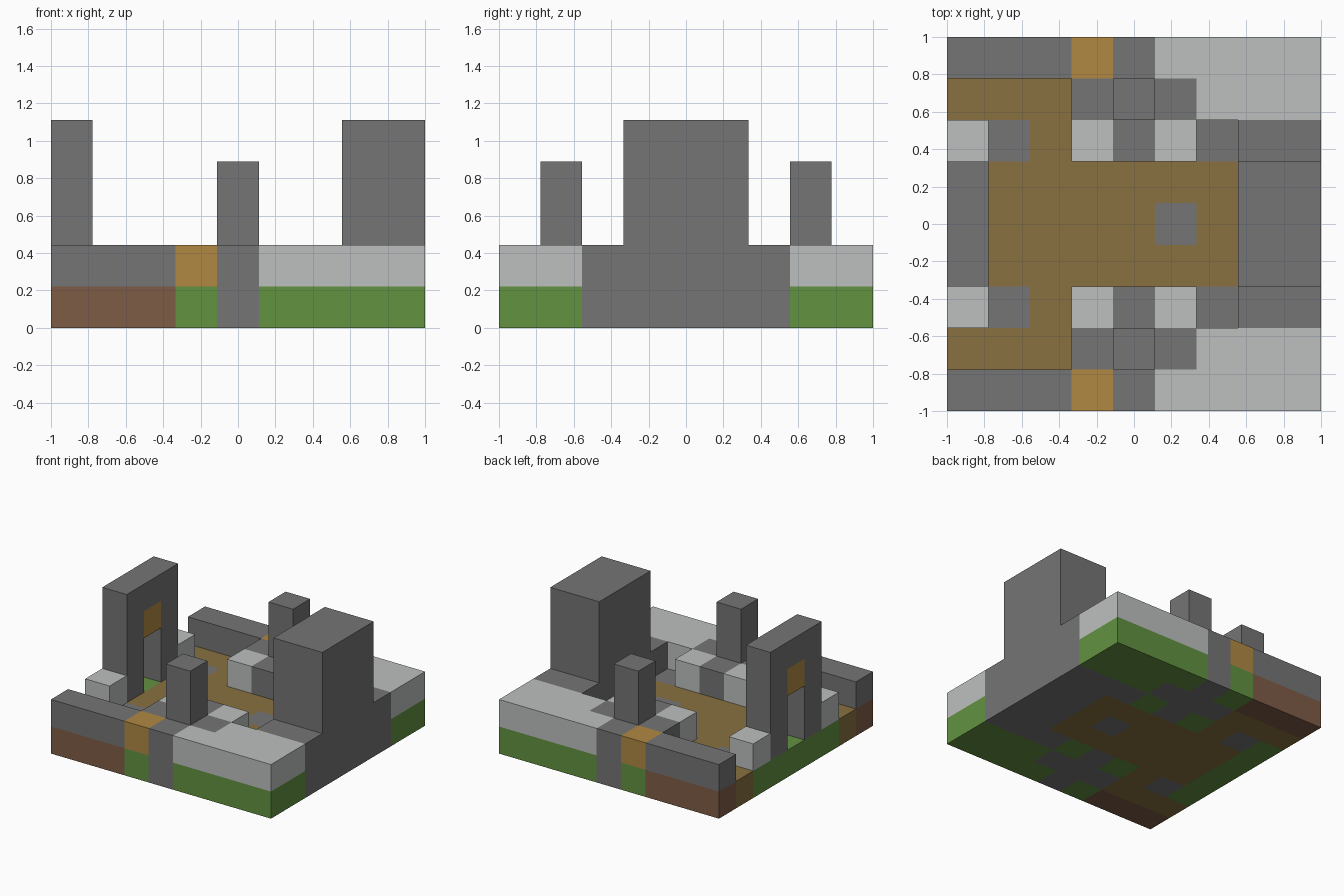
import bpy
import bmesh
from mathutils import Vector

if "Cube" in bpy.data.objects:
    bpy.data.objects.remove(bpy.data.objects["Cube"], do_unlink=True)

N = 9              # blocks along each side
S = 2 / N          # block size


def material(name, rgb):
    linear = [((c / 255 + 0.055) / 1.055) ** 2.4 for c in rgb] + [1]
    m = bpy.data.materials.new(name)
    m.use_nodes = True
    m.diffuse_color = linear
    bsdf = next(n for n in m.node_tree.nodes if n.type == 'BSDF_PRINCIPLED')
    bsdf.inputs["Base Color"].default_value = linear
    bsdf.inputs["Roughness"].default_value = 0.9
    return m


stone = material("dark stone", (117, 117, 117))
pale = material("pale stone", (188, 192, 190))
grass = material("grass green", (98, 146, 64))
soil = material("brown soil", (126, 92, 70))
path = material("olive path", (136, 113, 64))
wood = material("orange wood", (177, 137, 67))

blocks = {}        # block position -> part name
parts = {}         # part name -> material


def fill(part, mat, xs, ys, zs, mirror=True):
    """Fill an inclusive block range, repeated on the opposite y side."""
    parts[part] = mat
    for x in range(xs[0], xs[1] + 1):
        for y in range(ys[0], ys[1] + 1):
            for z in range(zs[0], zs[1] + 1):
                blocks[x, y, z] = part
                if mirror:
                    blocks[x, N - 1 - y, z] = part


# Ground layer
fill("grass_base", grass, (0, 8), (0, 8), (0, 0))
fill("soil_strips", soil, (0, 2), (0, 0), (0, 0))
fill("courtyard_path", path, (1, 6), (3, 5), (0, 0))
fill("courtyard_path", path, (2, 2), (2, 2), (0, 0))
fill("courtyard_path", path, (0, 2), (1, 1), (0, 0))
fill("floor_slabs", stone, (1, 1), (2, 2), (0, 0))
fill("floor_slabs", stone, (6, 6), (2, 2), (0, 0))
fill("floor_slabs", stone, (5, 5), (4, 4), (0, 0))

# Raised pale terraces and low pale blocks
fill("pale_terraces", pale, (5, 8), (0, 1), (1, 1))
for x in (0, 3, 5):
    fill("pale_blocks", pale, (x, x), (2, 2), (1, 1))

# Outer walls with a wooden door block
fill("outer_walls", stone, (0, 2), (0, 0), (1, 1))
fill("wall_doors", wood, (3, 3), (0, 0), (1, 1))

# Cross-shaped wall footings carrying a pillar each
fill("cross_walls", stone, (4, 4), (0, 2), (0, 1))
fill("cross_walls", stone, (3, 5), (1, 1), (0, 1))
fill("pillars", stone, (4, 4), (1, 1), (2, 3))

# Keep with a low step on each side
fill("keep_plinth", stone, (7, 8), (2, 6), (0, 1))
fill("keep_tower", stone, (7, 8), (3, 5), (2, 4))

# Gate: two posts, lintel and a raised wooden panel over the opening
fill("gate", stone, (0, 0), (3, 3), (1, 4))
fill("gate", stone, (0, 0), (4, 4), (4, 4))
fill("gate_panel", wood, (0, 0), (4, 4), (3, 3))


def build(part):
    """Make one object from the exposed sides of its blocks."""
    bm = bmesh.new()
    for pos in [p for p, name in blocks.items() if name == part]:
        centre = Vector(pos) + Vector((0.5, 0.5, 0.5))
        for axis in range(3):
            for sign in (-1, 1):
                n = Vector((0, 0, 0))
                n[axis] = sign
                if tuple(int(a + b) for a, b in zip(pos, n)) in blocks:
                    continue
                u = Vector((0, 0, 0))
                u[(axis + 1) % 3] = 0.5
                v = n.cross(u)
                c = centre + n / 2
                corners = (c - u - v, c + u - v, c + u + v, c - u + v)
                bm.faces.new([bm.verts.new((p - Vector((N / 2, N / 2, 0))) * S)
                              for p in corners])
    bmesh.ops.remove_doubles(bm, verts=bm.verts, dist=0.001)
    bmesh.ops.dissolve_limit(bm, angle_limit=0.01, verts=bm.verts, edges=bm.edges)
    mesh = bpy.data.meshes.new(part)
    bm.to_mesh(mesh)
    bm.free()
    mesh.materials.append(parts[part])
    bpy.context.collection.objects.link(bpy.data.objects.new(part, mesh))


for part in parts:
    build(part)
